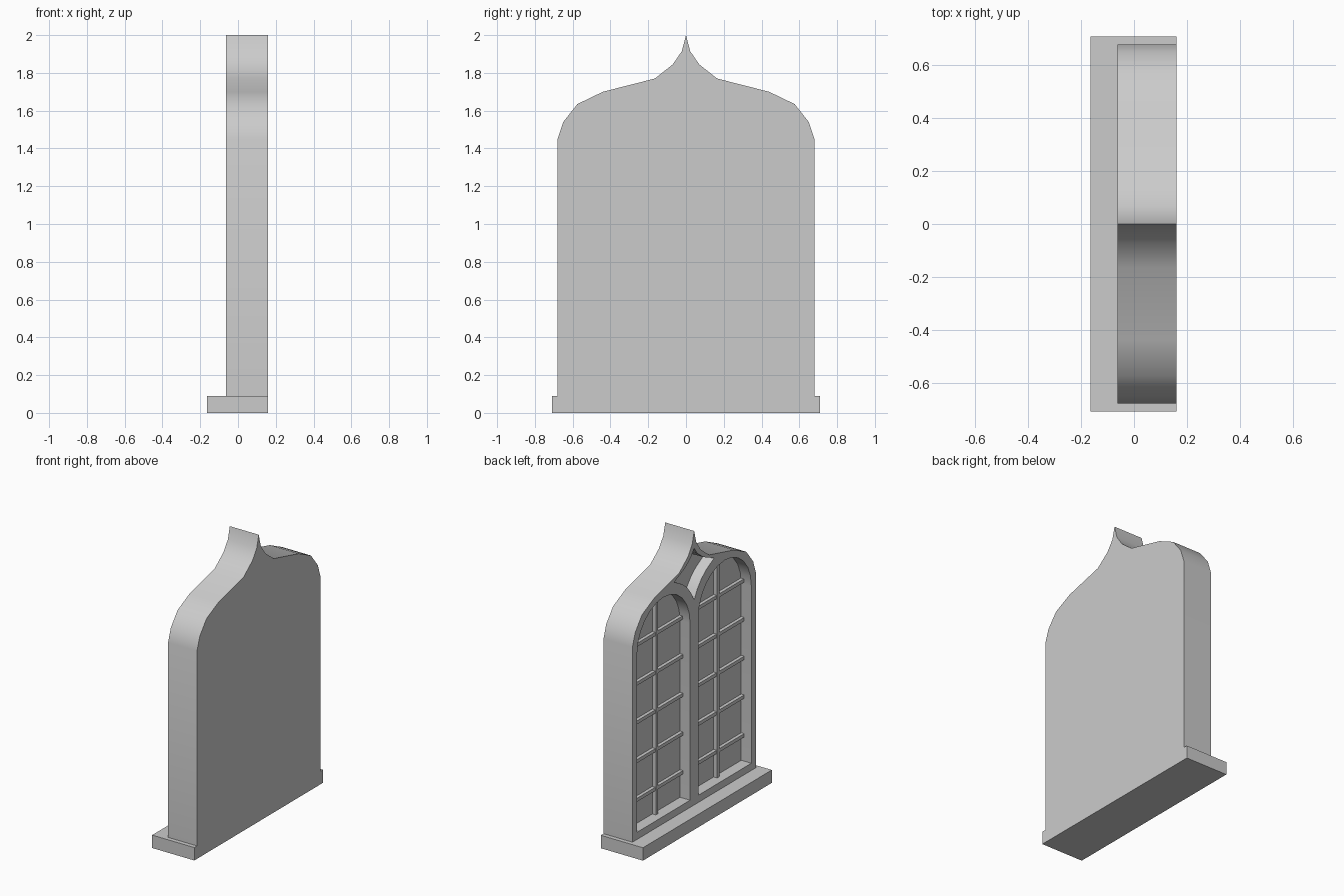
import bpy, math
from mathutils import Matrix

if "Cube" in bpy.data.objects:
    bpy.data.objects.remove(bpy.data.objects["Cube"])

# local (x, y, z) -> world (y, z, x)
TO_WORLD = Matrix(((0, 0, 1, 0), (1, 0, 0, 0), (0, 1, 0, 0), (0, 0, 0, 1)))


def plate(name, loops, x0, x1):
    """Extrude filled (y, z) loops, inner loops become holes, between x0 and x1."""
    cu = bpy.data.curves.new(name, 'CURVE')
    cu.dimensions = '2D'
    cu.fill_mode = 'BOTH'
    cu.extrude = (x1 - x0) / 2
    for pts in loops:
        sp = cu.splines.new('POLY')
        sp.points.add(len(pts) - 1)
        for p, (a, b) in zip(sp.points, pts):
            p.co = (a, b, 0, 1)
        sp.use_cyclic_u = True
    ob = bpy.data.objects.new(name, cu)
    bpy.context.collection.objects.link(ob)
    ob.matrix_world = Matrix.Translation(((x0 + x1) / 2, 0, 0)) @ TO_WORLD
    bpy.ops.object.select_all(action='DESELECT')
    ob.select_set(True)
    bpy.context.view_layer.objects.active = ob
    bpy.ops.object.convert(target='MESH')
    bpy.ops.object.shade_smooth_by_angle(angle=math.radians(35))
    return bpy.context.object


def box(name, x0, x1, y0, y1, z0, z1):
    bpy.ops.mesh.primitive_cube_add(size=1, location=((x0 + x1) / 2, (y0 + y1) / 2, (z0 + z1) / 2))
    ob = bpy.context.object
    ob.name = name
    ob.scale = (x1 - x0, y1 - y0, z1 - z0)
    return ob


def mirror(half):
    """Complete a half profile that ends on the y = 0 axis."""
    return half + [(-a, b) for a, b in reversed(half) if a > 1e-6]


CY, R, SPRING, BOTTOM = 0.3375, 0.2925, 1.375, 0.14
FRONT, GLASS, BACK = -0.063, 0.015, 0.16

# ogee outline
outline = mirror([(0.68, 0.08), (0.68, 1.45), (0.65, 1.54), (0.575, 1.635), (0.44, 1.70),
                  (0.165, 1.77), (0.07, 1.845), (0.022, 1.915), (0, 2.0)])


# round-headed light
def light(s):
    arc = [(s * CY + R * math.cos(math.pi * i / 12), SPRING + R * math.sin(math.pi * i / 12))
           for i in range(13)]
    return [(s * CY - R, BOTTOM), (s * CY + R, BOTTOM)] + arc


# spandrel recess between the two arches and the ogee
RO = 0.367
arch_edge = [(y, SPRING + math.sqrt(RO ** 2 - (y - CY) ** 2)) for y in (0.19, 0.13, 0.08, 0.035)]
vee = (0, SPRING + math.sqrt(RO ** 2 - CY ** 2))
upper = [(0, 1.88), (0.035, 1.83), (0.10, 1.78), (0.22, 1.727)]
right = upper + arch_edge
spandrel = right + [vee] + [(-a, b) for a, b in reversed(right) if a > 0]

plate("window_frame", [outline, light(1), light(-1), spandrel], FRONT, GLASS)
plate("back_panel", [outline], GLASS, BACK)

# sill
box("sill", -0.165, BACK, -0.71, 0.71, 0, 0.09)

# glazing bars
for s in (-1, 1):
    c = s * CY
    box("upright_bar", -0.012, 0.025, c - 0.012, c + 0.012, BOTTOM - 0.01, SPRING + R + 0.01)
    for i in range(5):
        z = 0.32 + 0.27 * i
        box("cross_bar", -0.008, 0.025, c - R - 0.01, c + R + 0.01, z - 0.012, z + 0.012)
